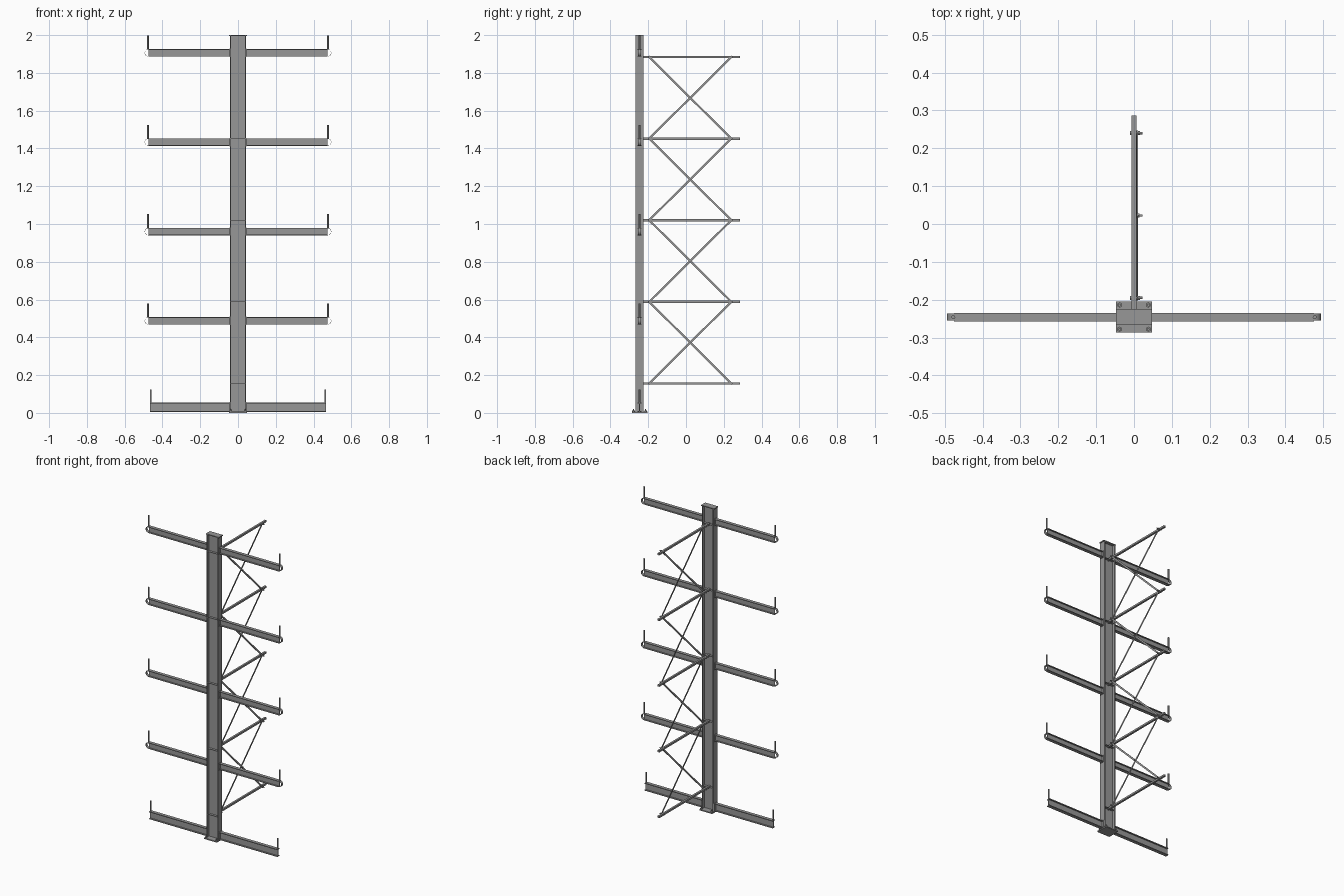
import bpy, bmesh, math
from mathutils import Vector, Matrix

if "Cube" in bpy.data.objects:
    bpy.data.objects.remove(bpy.data.objects["Cube"])

CY = -0.246                                   # y of the column centre line
ARM_Z = [0.487, 0.960, 1.433, 1.906]
BRACE_Z = [0.156, 0.588, 1.020, 1.452, 1.884]

steel = bpy.data.materials.new("dark_steel")
steel.diffuse_color = (0.31, 0.31, 0.31, 1)
steel.use_nodes = True
steel.node_tree.nodes["Principled BSDF"].inputs["Base Color"].default_value = steel.diffuse_color


def finish(name, bm):
    bmesh.ops.recalc_face_normals(bm, faces=bm.faces)
    me = bpy.data.meshes.new(name)
    bm.to_mesh(me)
    bm.free()
    me.materials.append(steel)
    ob = bpy.data.objects.new(name, me)
    bpy.context.collection.objects.link(ob)
    return ob


def box(name, x0, x1, y0, y1, z0, z1):
    bm = bmesh.new()
    m = Matrix.Translation(((x0 + x1) / 2, (y0 + y1) / 2, (z0 + z1) / 2))
    m = m @ Matrix.Diagonal((x1 - x0, y1 - y0, z1 - z0, 1))
    bmesh.ops.create_cube(bm, size=1, matrix=m)
    return finish(name, bm)


def prism(name, pts, direction):
    bm = bmesh.new()
    f = bm.faces.new([bm.verts.new(p) for p in pts])
    r = bmesh.ops.extrude_face_region(bm, geom=[f])
    vs = [v for v in r["geom"] if isinstance(v, bmesh.types.BMVert)]
    bmesh.ops.translate(bm, verts=vs, vec=direction)
    return finish(name, bm)


def rod(name, a, b, r, n=12):
    a, b = Vector(a), Vector(b)
    bm = bmesh.new()
    rot = (b - a).to_track_quat('Z', 'Y').to_matrix().to_4x4()
    bmesh.ops.create_cone(bm, cap_ends=True, segments=n, radius1=r, radius2=r,
                          depth=(b - a).length, matrix=Matrix.Translation((a + b) / 2) @ rot)
    ob = finish(name, bm)
    if n > 6:
        for p in ob.data.polygons:
            p.use_smooth = len(p.vertices) == 4
    return ob


def i_section(h, w, tf, tw):
    # (along depth, along width) outline of an I-beam
    h, w, t = h / 2, w / 2, tw / 2
    k = h - tf
    return [(h, w), (k, w), (k, t), (-k, t), (-k, w), (-h, w),
            (-h, -w), (-k, -w), (-k, -t), (k, -t), (k, -w), (h, -w)]


# Column with base plate and cap
prism("column", [(d, CY + w, 0.006) for d, w in i_section(0.084, 0.042, 0.006, 0.005)], (0, 0, 1.988))
box("base_plate", -0.047, 0.047, -0.287, -0.205, 0, 0.007)
box("cap_plate", -0.047, 0.047, CY - 0.021, CY + 0.021, 1.994, 2.0)
for x in (-0.038, 0.038):
    for y in (-0.278, -0.214):
        rod("anchor_nut", (x, y, 0.007), (x, y, 0.013), 0.007, 6)
        rod("anchor_bolt", (x, y, 0.007), (x, y, 0.02), 0.0035)

for s in (-1, 1):
    # Base arm
    prism("base_arm", [(s * 0.042, CY + w, 0.031 + d) for d, w in i_section(0.05, 0.022, 0.005, 0.004)],
          (s * 0.424, 0, 0))
    box("base_arm_end_plate", *sorted((s * 0.042, s * 0.046)), CY - 0.018, CY + 0.018, 0.007, 0.058)
    rod("base_stop_pin", (s * 0.462, CY, 0.05), (s * 0.462, CY, 0.124), 0.005)
    for z in ARM_Z:
        # Upper arm with mounting plate, curved end strap and stop pin
        prism("arm", [(s * 0.042, CY + w, z + d) for d, w in i_section(0.04, 0.022, 0.004, 0.004)],
              (s * 0.433, 0, 0))
        box("arm_mount_plate", *sorted((s * 0.042, s * 0.045)), CY - 0.016, CY + 0.016, z - 0.022, z + 0.022)
        arc = [math.radians(-90 + 15 * i) for i in range(13)]
        ring = [(r, a) for r, seq in ((0.02, arc), (0.0185, arc[::-1])) for a in seq]
        strap = prism("arm_end_strap", [(s * (0.474 + r * math.cos(a)), CY - 0.009, z + r * math.sin(a))
                                        for r, a in ring], (0, 0.018, 0))
        for p in strap.data.polygons:
            p.use_smooth = len(p.vertices) == 4 and abs(p.normal.y) < 0.5
        strap.data.set_sharp_from_angle(angle=math.radians(30))
        rod("stop_pin", (s * 0.477, CY, z + 0.017), (s * 0.477, CY, z + 0.092), 0.005)

# Horizontal brace tubes and their stiffeners on the column
for z in BRACE_Z:
    box("brace_tube", -0.007, 0.006, CY, 0.287, z - 0.006, z + 0.006)
    box("column_stiffener", -0.037, 0.037, CY - 0.018, CY + 0.018, z - 0.001, z + 0.001)
    for y in (-0.195, 0.24):
        rod("brace_bolt", (-0.011, y, z), (0.023, y, z), 0.003)
        rod("brace_bolt_head", (-0.011, y, z), (-0.007, y, z), 0.006, 6)
        rod("brace_nut", (0.011, y, z), (0.016, y, z), 0.006, 6)

# Crossed flat bars
for z0, z1 in zip(BRACE_Z, BRACE_Z[1:]):
    for x, a, b in ((0.006, z0, z1), (0.0085, z1, z0)):
        p, q = Vector((x, -0.195, a)), Vector((x, 0.24, b))
        d = (q - p).normalized()
        n = Vector((0, -d.z, d.y)) * 0.0055
        p, q = p - d * 0.005, q + d * 0.005
        prism("cross_brace", [p + n, q + n, q - n, p - n], (0.0025, 0, 0))
    zm = (z0 + z1) / 2
    rod("cross_bolt", (0.005, 0.0225, zm), (0.022, 0.0225, zm), 0.003)
    rod("cross_nut", (0.011, 0.0225, zm), (0.015, 0.0225, zm), 0.0055, 6)
